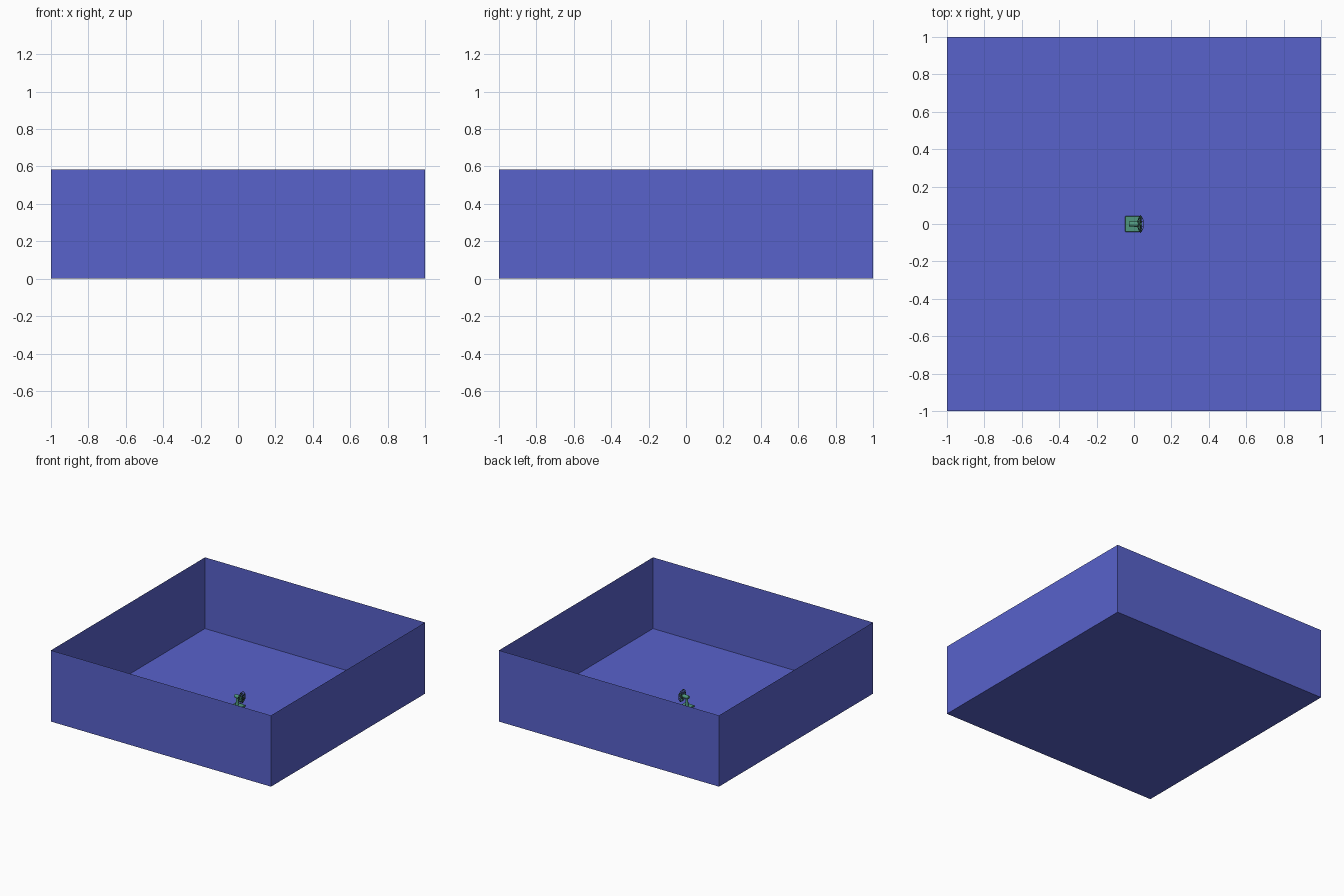
import bpy, bmesh, math
from mathutils import Matrix, Vector

if "Cube" in bpy.data.objects:
    bpy.data.objects.remove(bpy.data.objects["Cube"])


def material(name, rgb):
    m = bpy.data.materials.new(name)
    m.diffuse_color = (*rgb, 1)
    m.use_nodes = True
    m.node_tree.nodes["Principled BSDF"].inputs["Base Color"].default_value = m.diffuse_color
    return m


BLUE = material("blue", (0.098, 0.122, 0.60))
GREEN = material("green", (0.08, 0.31, 0.21))
DARK = material("dark", (0.04, 0.09, 0.08))


def finish(name, bm, mat, smooth=False):
    me = bpy.data.meshes.new(name)
    bm.to_mesh(me)
    bm.free()
    me.materials.append(mat)
    ob = bpy.data.objects.new(name, me)
    bpy.context.collection.objects.link(ob)
    if smooth:
        bpy.ops.object.select_all(action='DESELECT')
        ob.select_set(True)
        bpy.context.view_layer.objects.active = ob
        bpy.ops.object.shade_smooth_by_angle()
    return ob


def box_bm(size, loc):
    bm = bmesh.new()
    bmesh.ops.create_cube(bm, size=1, matrix=Matrix.Translation(loc) @ Matrix.Diagonal((*size, 1)))
    return bm


def rod(bm, a, b, r1, r2=None, sides=16):
    a, b = Vector(a), Vector(b)
    d = b - a
    mat = Matrix.Translation((a + b) / 2) @ d.to_track_quat('Z', 'Y').to_matrix().to_4x4()
    bmesh.ops.create_cone(bm, cap_ends=True, segments=sides, radius1=r1,
                          radius2=r1 if r2 is None else r2, depth=d.length, matrix=mat)


# Open-topped room: floor and four thin walls
H = 0.585
bm = box_bm((2, 2, H), (0, 0, H / 2))
top = [f for f in bm.faces if f.normal.z > 0.9]
bmesh.ops.delete(bm, geom=top, context='FACES_ONLY')
finish("open_room", bm, BLUE)

# Fan base plate with softened edges
bm = box_bm((0.087, 0.086, 0.016), (-0.004, 0, 0.009))
bmesh.ops.bevel(bm, geom=[e for e in bm.edges], offset=0.003, segments=1, affect='EDGES')
finish("fan_base", bm, GREEN)

# Stem and motor housing
CZ = 0.09
bm = bmesh.new()
rod(bm, (-0.008, 0, 0.016), (-0.008, 0, CZ), 0.012, 0.008)
finish("fan_stem", bm, GREEN, True)
bm = bmesh.new()
rod(bm, (-0.026, 0, CZ), (0.022, 0, CZ), 0.013, 0.016)
finish("fan_motor", bm, GREEN, True)

# Hub and four pitched blades
bm = bmesh.new()
rod(bm, (0.022, 0, CZ), (0.042, 0, CZ), 0.009)
finish("fan_hub", bm, GREEN, True)
bm = bmesh.new()
for i in range(4):
    spin = Matrix.Translation((0.034, 0, CZ)) @ Matrix.Rotation(i * math.pi / 2 + 0.4, 4, 'X')
    pitch = Matrix.Rotation(math.radians(25), 4, 'Z')
    prof = [(-0.005, 0.006), (0.005, 0.006), (0.016, 0.030), (0.010, 0.039), (-0.010, 0.039), (-0.014, 0.028)]
    f = bm.faces.new([bm.verts.new(spin @ pitch @ Vector((0, y, z))) for y, z in prof])
bmesh.ops.recalc_face_normals(bm, faces=bm.faces[:])
blades = finish("fan_blades", bm, GREEN)
blades.modifiers.new("thickness", 'SOLIDIFY').thickness = 0.002


# Wire cage: concentric rings and spokes on a domed profile
def ring(bm, x, r, w, n=32, k=6):
    loops = []
    for i in range(n):
        a = 2 * math.pi * i / n
        row = []
        for j in range(k):
            b = 2 * math.pi * j / k
            q = r + w * math.cos(b)
            row.append(bm.verts.new((x + w * math.sin(b), q * math.cos(a), CZ + q * math.sin(a))))
        loops.append(row)
    for i in range(n):
        for j in range(k):
            p, q = loops[i], loops[(i + 1) % n]
            bm.faces.new((p[j], q[j], q[(j + 1) % k], p[(j + 1) % k]))


bm = bmesh.new()
for x, r in ((0.050, 0.012), (0.048, 0.029), (0.034, 0.047), (0.022, 0.029)):
    ring(bm, x, r, 0.0018 if r > 0.04 else 0.001)
rod(bm, (0.049, 0, CZ), (0.052, 0, CZ), 0.012)
for i in range(16):
    a = 2 * math.pi * i / 16
    path = [(x, r * math.cos(a), CZ + r * math.sin(a)) for x, r in
            ((0.020, 0.012), (0.022, 0.029), (0.034, 0.047), (0.048, 0.029), (0.050, 0.010))]
    for p, q in zip(path, path[1:]):
        rod(bm, p, q, 0.001, sides=5)
bmesh.ops.recalc_face_normals(bm, faces=bm.faces[:])
finish("fan_cage", bm, DARK, True)
